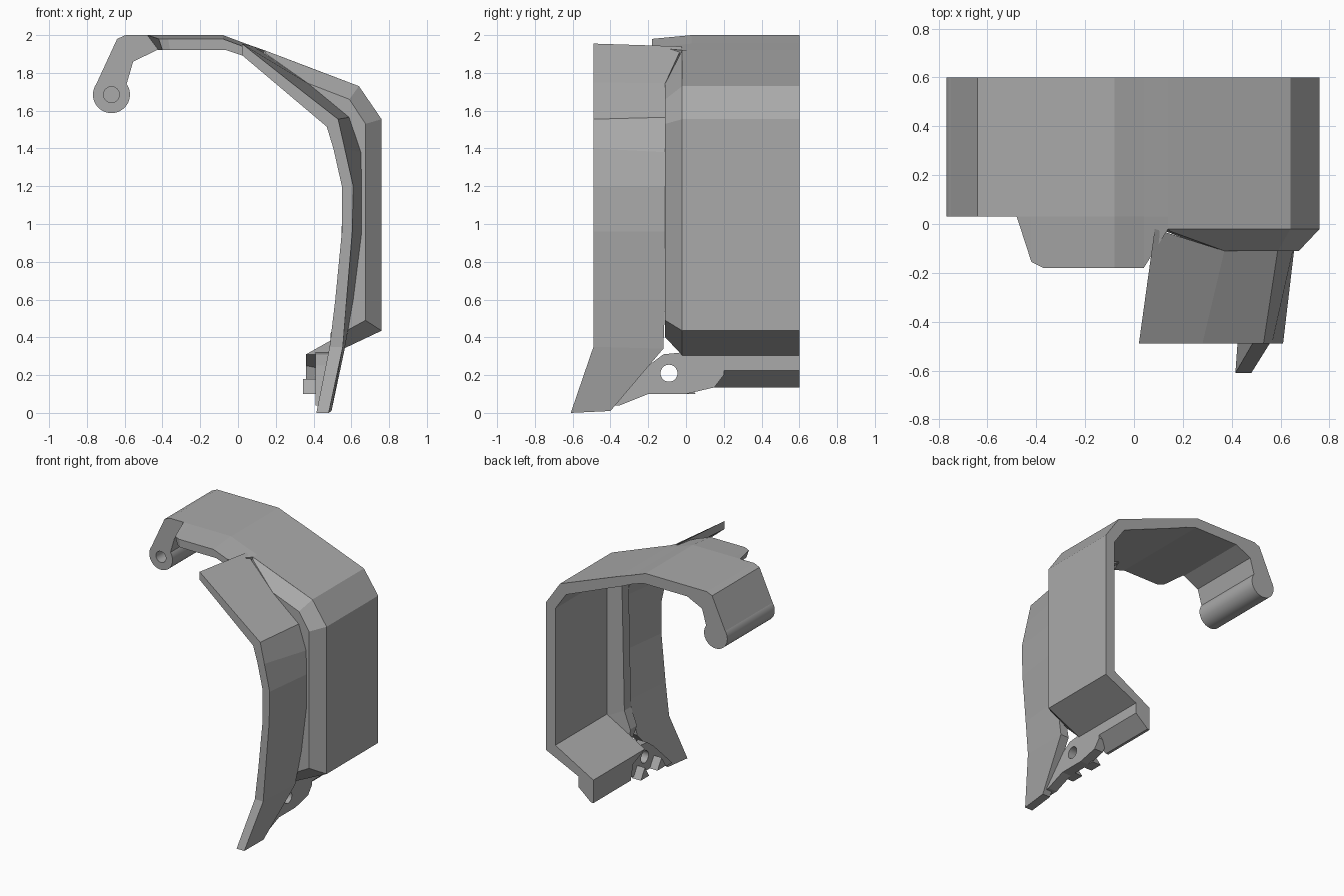
import bpy, bmesh, math
from mathutils import Matrix, Vector

if "Cube" in bpy.data.objects:
    bpy.data.objects.remove(bpy.data.objects["Cube"], do_unlink=True)

GREY = (0.4, 0.4, 0.4, 1)
mat = bpy.data.materials.new("plain grey")
mat.use_nodes = True
mat.diffuse_color = GREY
mat.node_tree.nodes["Principled BSDF"].inputs["Base Color"].default_value = GREY


def finish(name, bm):
    bmesh.ops.recalc_face_normals(bm, faces=bm.faces)
    mesh = bpy.data.meshes.new(name)
    bm.to_mesh(mesh)
    bm.free()
    mesh.materials.append(mat)
    obj = bpy.data.objects.new(name, mesh)
    bpy.context.collection.objects.link(obj)
    return obj


def loft(name, sections):
    """Skin a row of closed rings and cap both ends."""
    bm = bmesh.new()
    rings = [[bm.verts.new(p) for p in s] for s in sections]
    n = len(rings[0])
    for a, b in zip(rings, rings[1:]):
        for i in range(n):
            j = (i + 1) % n
            bm.faces.new((a[i], a[j], b[j], b[i]))
    bm.faces.new(rings[0])
    bm.faces.new(rings[-1])
    return finish(name, bm)


def plate(name, outline, x0, x1):
    """Extrude a (y, z) outline along x."""
    return loft(name, [[(x, y, z) for y, z in outline] for x in (x0, x1)])


def rod(name, axis, centre, radius, length, sides=32):
    bm = bmesh.new()
    turn = Matrix.Rotation(math.pi / 2, 4, "Y" if axis == "X" else "X")
    bmesh.ops.create_cone(bm, cap_ends=True, segments=sides, radius1=radius,
                          radius2=radius, depth=length,
                          matrix=Matrix.Translation(Vector(centre)) @ turn)
    obj = finish(name, bm)
    for f in obj.data.polygons:
        f.use_smooth = len(f.vertices) == 4
    return obj


def drill(obj, cutter):
    mod = obj.modifiers.new("hole", "BOOLEAN")
    mod.operation, mod.solver, mod.object = "DIFFERENCE", "EXACT", cutter
    deps = bpy.context.evaluated_depsgraph_get()
    obj.data = bpy.data.meshes.new_from_object(obj.evaluated_get(deps))
    obj.modifiers.clear()
    bpy.data.objects.remove(cutter, do_unlink=True)


BACK = 0.6

# Main shell: outer x, z, inner x, z, front edge y
shell = [
    (-0.76, 1.72, -0.59, 1.74, 0.03),
    (-0.64, 1.98, -0.555, 1.86, 0.03),
    (-0.595, 2.0, -0.43, 1.92, 0.03),
    (-0.48, 2.0, -0.42, 1.92, 0.03),
    (-0.42, 2.0, -0.40, 1.92, -0.155),
    (-0.37, 2.0, -0.36, 1.92, -0.18),
    (-0.08, 2.0, -0.06, 1.92, -0.18),
    (0.04, 1.955, 0.03, 1.89, -0.18),
    (0.14, 1.92, 0.12, 1.85, -0.02),
    (0.64, 1.73, 0.59, 1.66, -0.02),
    (0.76, 1.555, 0.68, 1.53, -0.02),
    (0.76, 0.435, 0.68, 0.49, -0.02),
    (0.485, 0.305, 0.36, 0.31, -0.02),
    (0.485, 0.225, 0.36, 0.25, 0.12),
    (0.38, 0.135, 0.36, 0.135, 0.15),
]


def shell_ring(ox, oz, ix, iz, front):
    droop = 0.02 if front < -0.1 else 0
    mid = 0.03 if front < 0.1 else front + 0.01
    return [(ox, front, oz - droop), (ox, mid, oz), (ox, BACK, oz),
            (ix, BACK, iz), (ix, front, iz)]


loft("main_shell", [shell_ring(*s) for s in shell])

# Sloped wall joining the shell to the fin: rim x, z, inset x, z, root x, z, root y
wall = [
    (0.14, 1.92, 0.15, 1.90, 0.13, 1.88, -0.03),
    (0.40, 1.82, 0.37, 1.745, 0.34, 1.70, -0.11),
    (0.64, 1.73, 0.59, 1.66, 0.55, 1.55, -0.11),
    (0.76, 1.555, 0.675, 1.53, 0.56, 1.50, -0.11),
    (0.76, 0.435, 0.675, 0.49, 0.54, 0.55, -0.11),
    (0.485, 0.305, 0.51, 0.40, 0.49, 0.42, -0.11),
]
loft("front_wall", [[(ax, -0.02, az), (bx, y, bz), (cx, y, cz), (cx, -0.03, cz)]
                    for ax, az, bx, bz, cx, cz, y in wall])

# Front fin: front x, y, z, rear x, y, z, thickness in x and z
fin = [
    (0.02, -0.49, 1.955, 0.085, -0.02, 1.94, 0.0, 0.06),
    (0.28, -0.49, 1.75, 0.37, -0.11, 1.745, 0.035, 0.045),
    (0.53, -0.49, 1.555, 0.588, -0.11, 1.565, 0.06, 0.04),
    (0.565, -0.49, 1.40, 0.65, -0.11, 1.38, 0.06, 0.0),
    (0.61, -0.49, 1.20, 0.655, -0.11, 1.20, 0.06, 0.0),
    (0.605, -0.49, 0.96, 0.655, -0.11, 0.96, 0.055, 0.0),
    (0.575, -0.49, 0.60, 0.61, -0.11, 0.60, 0.06, 0.0),
    (0.555, -0.49, 0.35, 0.565, -0.12, 0.34, 0.07, 0.0),
    (0.48, -0.61, 0.0, 0.495, -0.40, 0.01, 0.065, 0.0),
]


def fin_ring(fx, fy, fz, rx, ry, rz, tx, tz):
    return [(fx, fy, fz), (rx, ry, rz), (rx - tx, ry, rz - tz), (fx - tx, fy, fz - tz)]


loft("front_fin", [fin_ring(*s) for s in fin])

# Lower lug with its pin hole
lug = plate("lower_lug", [(0.2, 0.305), (-0.02, 0.32), (-0.12, 0.31), (-0.2, 0.25),
                          (-0.42, 0.04), (-0.35, 0.04), (-0.2, 0.1), (0.0, 0.1),
                          (0.15, 0.135), (0.2, 0.2)], 0.41, 0.485)
drill(lug, rod("lug_cutter", "X", (0.45, -0.09, 0.21), 0.045, 0.3))

# Small teeth under the lug
for i, y in enumerate((-0.2, 0.0)):
    plate(f"lug_tooth_{i + 1}", [(y - 0.05, 0.1), (y + 0.05, 0.1), (y, 0.18)], 0.345, 0.42)

# Hinge barrel with a blind pin hole at its front end
barrel = rod("hinge_barrel", "Y", (-0.67, 0.315, 1.685), 0.098, 0.57, 40)
drill(barrel, rod("hinge_cutter", "Y", (-0.67, 0.08, 1.685), 0.042, 0.24))
